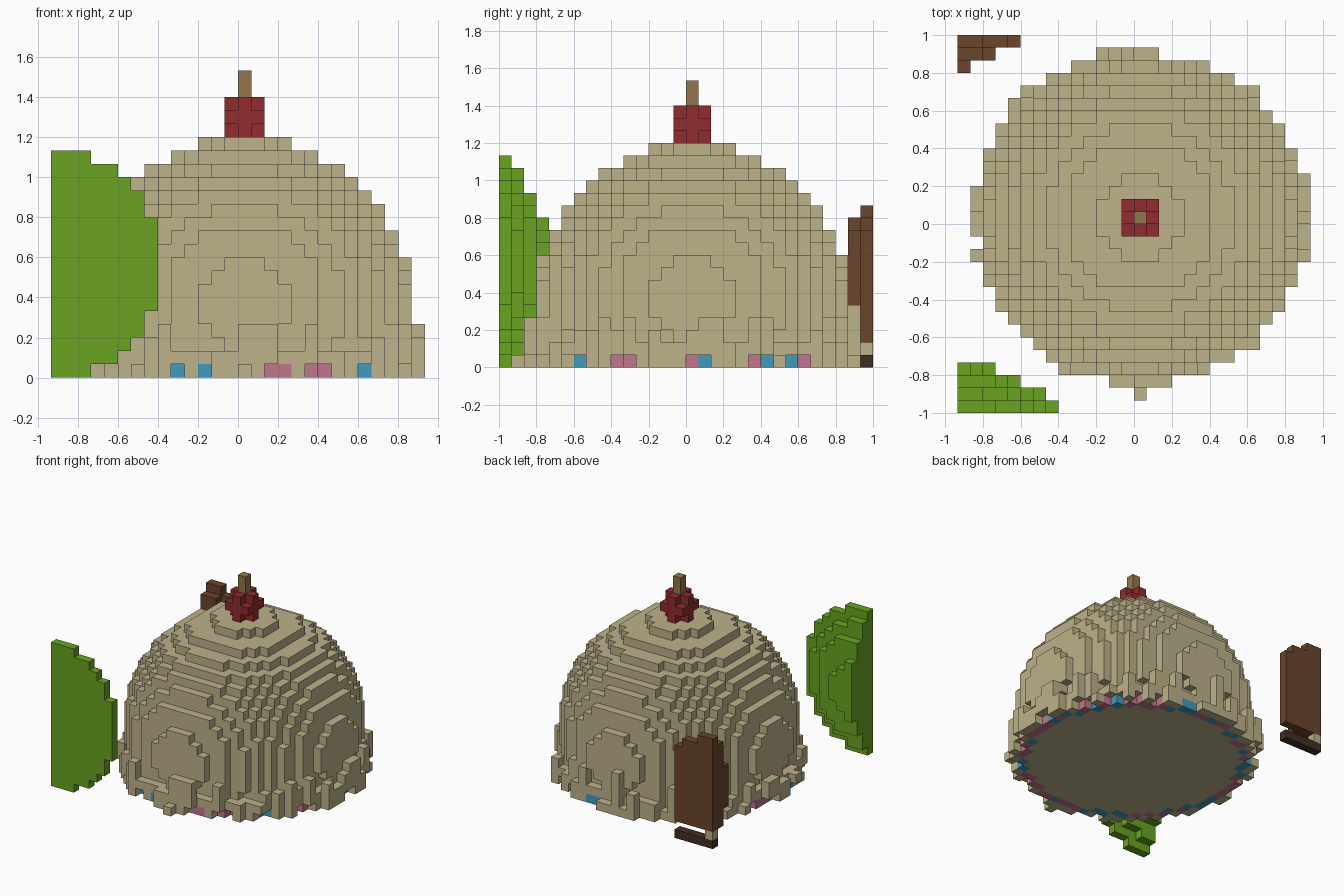
import bpy, bmesh, random
from mathutils import Vector

random.seed(4)
U = 1 / 15  # edge of one block

if "Cube" in bpy.data.objects:
    bpy.data.objects.remove(bpy.data.objects["Cube"], do_unlink=True)


def material(name, rgb):
    m = bpy.data.materials.new(name)
    m.use_nodes = True
    m.diffuse_color = (*rgb, 1)
    m.node_tree.nodes["Principled BSDF"].inputs["Base Color"].default_value = (*rgb, 1)
    return m


tan = material("tan", (0.51, 0.445, 0.255))
green = material("leaf green", (0.138, 0.366, 0.015))
red = material("berry red", (0.283, 0.025, 0.027))
stem_brown = material("stem brown", (0.292, 0.181, 0.072))
brown = material("brown", (0.144, 0.06, 0.025))
dark_brown = material("dark brown", (0.054, 0.027, 0.019))
pink = material("pink", (0.533, 0.178, 0.262))
blue = material("blue", (0.051, 0.328, 0.515))

parts = []  # (name, material, set of block cells)


def box(x, y, z):
    """Cells of a block range; each argument is (first, last)."""
    return {(i, j, k) for i in range(x[0], x[1] + 1)
            for j in range(y[0], y[1] + 1) for k in range(z[0], z[1] + 1)}


def ball(centre, r2, x, y, z):
    """Cells of a ball, clipped to a block range."""
    c = Vector(centre)
    return {p for p in box(x, y, z) if (Vector(p) - c).length_squared <= r2}


# Dome
dome = ball((0, 0, 5), 156.25, (-13, 13), (-13, 13), (0, 17))

# Coloured sprinkles around the foot, and the icing drips outside them
front = {-11: pink, -5: blue, -3: blue, 2: pink, 3: pink, 5: pink, 6: pink, 9: pink}
side = {-9: pink, -6: pink, -5: pink, 0: pink, 1: blue, 5: pink,
        6: blue, 8: blue, 9: blue, 11: pink}
missing = {(-3, -13), (3, -13), (-13, -2), (-13, 3), (2, 13), (3, 13)}
sprinkles = {pink: set(), blue: set()}
drips = {(0, -14, 0), (-13, -3, 1)}
for x, y, _ in sorted(box((-13, 13), (-13, 13), (0, 0))):
    d = x * x + y * y
    if y < 0 and abs(y) >= abs(x):
        gap = front.get(x)
    elif x > 0 and x >= abs(y):
        gap = side.get(y)
    else:
        gap = random.choice((pink, blue)) if random.random() < 0.3 else None
    if 131.25 < d <= 156.25:
        sprinkles[gap or random.choice((pink, blue))].add((x, y, 0))
        drips.add((x, y, 1))
    elif 156.25 < d <= 182.25 and (x, y) not in missing:
        outer = 13 in (abs(x), abs(y))
        if d > 175 and not outer and random.random() < 0.6:
            continue
        top = random.choice((1, 1, 2, 2, 3)) if gap else random.choice((0, 1, 1, 2, 3))
        if (x, y) == (13, 2):
            top = 3
        if (x, y) == (-1, 13):
            top = 4
        drips |= box((x, x), (y, y), (1 if gap else 0, top))
drips -= dome

parts.append(("dome", tan, dome))
parts.append(("icing_drips", tan, drips))
parts.append(("pink_sprinkles", pink, sprinkles[pink]))
parts.append(("blue_sprinkles", blue, sprinkles[blue]))

# Berry and its stem
parts.append(("berry", red, ball((0, 0, 19), 2, (-1, 1), (-1, 1), (18, 20))))
parts.append(("stem", stem_brown, box((0, 0), (0, 0), (21, 22))))

# Corner leaf: a slice of a large ball
parts.append(("corner_leaf", green,
              ball((-15, -24, 8), 156.25, (-14, -7), (-15, -12), (0, 16))))

# Corner panel with its foot
panel = set()
for x, top in ((-10, 10), (-11, 11), (-12, 11), (-13, 12), (-14, 12)):
    panel |= box((x, x), (14, 14), (2, top))
panel |= box((-14, -12), (13, 13), (2, 10)) | box((-14, -13), (13, 13), (11, 11))
panel |= box((-14, -14), (12, 12), (4, 8))
parts.append(("corner_panel", brown, panel))
parts.append(("panel_foot", dark_brown, box((-14, -10), (14, 14), (0, 0))))
parts.append(("panel_peg", tan, box((-14, -14), (14, 14), (1, 1))))

# Skin each part: only the block faces that are not covered by a neighbour
filled = set().union(*(cells for _, _, cells in parts))


def skin(name, mat, cells):
    bm = bmesh.new()
    verts = {}

    def vert(p):
        key = tuple(p)
        if key not in verts:
            verts[key] = bm.verts.new([c * U for c in key])
        return verts[key]

    for cell in sorted(cells):
        for axis in range(3):
            for sign in (0, 1):
                near = list(cell)
                near[axis] += 1 if sign else -1
                if tuple(near) in filled:
                    continue
                a, b = (axis + 1) % 3, (axis + 2) % 3
                loop = []
                for da, db in ((0, 0), (1, 0), (1, 1), (0, 1)):
                    p = list(cell)
                    p[axis] += sign
                    p[a] += da
                    p[b] += db
                    loop.append(vert(p))
                bm.faces.new(loop if sign else loop[::-1])
    mesh = bpy.data.meshes.new(name)
    bm.to_mesh(mesh)
    bm.free()
    mesh.materials.append(mat)
    bpy.context.collection.objects.link(bpy.data.objects.new(name, mesh))


for part in parts:
    skin(*part)
